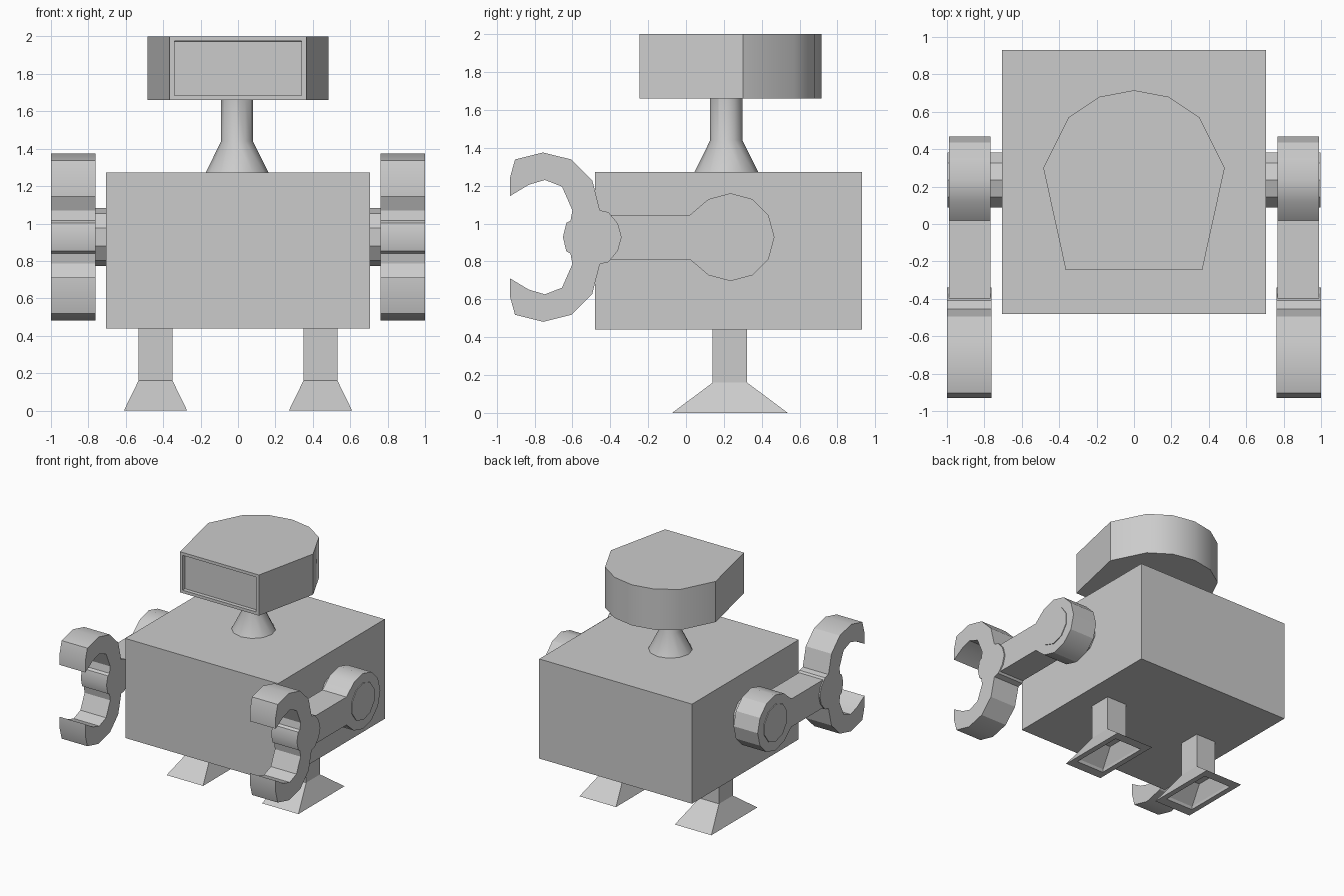
import bpy, bmesh
from math import sin, cos, pi, radians

if "Cube" in bpy.data.objects:
    bpy.data.objects.remove(bpy.data.objects["Cube"])


def finish(name, bm, smooth=True):
    bmesh.ops.recalc_face_normals(bm, faces=bm.faces[:])
    me = bpy.data.meshes.new(name)
    bm.to_mesh(me)
    bm.free()
    ob = bpy.data.objects.new(name, me)
    bpy.context.collection.objects.link(ob)
    if smooth:
        bpy.ops.object.select_all(action='DESELECT')
        ob.select_set(True)
        bpy.context.view_layer.objects.active = ob
        bpy.ops.object.shade_smooth_by_angle(angle=radians(30))
    return ob


def loft(rings):
    """Skin a stack of equal-length 3D rings and cap both ends."""
    bm = bmesh.new()
    vs = [[bm.verts.new(p) for p in r] for r in rings]
    n = len(rings[0])
    for a, b in zip(vs, vs[1:]):
        for i in range(n):
            j = (i + 1) % n
            bm.faces.new((a[i], a[j], b[j], b[i]))
    bm.faces.new(vs[0])
    bm.faces.new(vs[-1])
    return bm


def side_prism(name, yz, x0, x1):
    return finish(name, loft([[(x, y, z) for y, z in yz] for x in (x0, x1)]))


def circle(cx, cy, r, n):
    return [(cx + r * sin(2 * pi * i / n), cy + r * cos(2 * pi * i / n)) for i in range(n)]


def rect(cx, cy, hx, hy, z):
    return [(cx + sx * hx, cy + sy * hy, z) for sx, sy in ((-1, -1), (1, -1), (1, 1), (-1, 1))]


# Body block
finish("body", loft([rect(0, 0.225, 0.707, 0.705, z) for z in (0.44, 1.273)]), False)

# Neck: flared base and straight post
finish("neck", loft([[(x, y, z) for x, y in circle(-0.005, 0.213, r, 12)]
                     for r, z in ((0.169, 1.27), (0.085, 1.44), (0.085, 1.67))]))

# Head with a recessed screen in the front face
half = [(0.365, -0.245), (0.485, 0.30), (0.35, 0.57), (0.185, 0.68)]
outline = half + [(0, 0.715)] + [(-x, y) for x, y in reversed(half)]
bm = loft([[(x, y, z) for x, y in outline] for z in (1.66, 2.0)])
bmesh.ops.recalc_face_normals(bm, faces=bm.faces[:])
screen = [min(bm.faces, key=lambda f: f.calc_center_median().y)]
bmesh.ops.inset_region(bm, faces=screen, thickness=0.035)
bmesh.ops.inset_region(bm, faces=screen, thickness=0.0015, depth=-0.03)
finish("head", bm)

# Arm outline: 12-sided shoulder running into a straight bar
CZ = 0.928
shoulder = [p for p in circle(0.235, CZ, 0.232, 12) if p[0] > 0.02]
shoulder = sorted([p for p in shoulder if p[1] > CZ + 0.01], key=lambda p: p[0])
upper = [(-0.45, CZ + 0.117), (0.02, CZ + 0.117)] + [p for p in shoulder if p[0] > 0.05]
arm = upper + [(0.467, CZ)] + [(y, 2 * CZ - z) for y, z in reversed(upper)]

# Claw outline: upper half from the wrist nub round the jaw and back to the palm
jaw = [(-0.36, 1.0), (-0.41, 1.06), (-0.455, 1.07), (-0.495, 1.228), (-0.605, 1.338),
       (-0.755, 1.375), (-0.903, 1.338), (-0.93, 1.24), (-0.93, 1.145), (-0.83, 1.205),
       (-0.745, 1.23), (-0.655, 1.195), (-0.60, 1.07), (-0.61, 1.015), (-0.632, 1.003)]
claw = [(-0.34, CZ)] + jaw + [(-0.65, CZ)] + [(y, 2 * CZ - z) for y, z in reversed(jaw)]

for s, side in ((1, "right"), (-1, "left")):
    side_prism("arm_" + side, arm, s * 0.767, s * 0.99)
    side_prism("shoulder_pin_" + side, circle(0.235, CZ, 0.155, 10), s * 0.69, s * 0.996)
    side_prism("claw_" + side, claw, s * 0.762, s * 1.0)

    # Leg post and hollow flared foot
    cx, cy = s * 0.441, 0.232
    finish("leg_" + side, loft([rect(cx, cy, 0.091, 0.091, z) for z in (0.15, 0.45)]), False)
    finish("foot_" + side, loft([
        rect(cx, cy, 0.091, 0.091, 0.16),
        rect(cx, cy, 0.169, 0.305, 0.0),
        rect(cx, cy, 0.125, 0.225, 0.0),
        rect(cx, cy, 0.12, 0.215, 0.02),
        rect(cx, cy, 0.07, 0.07, 0.135)]), False)
